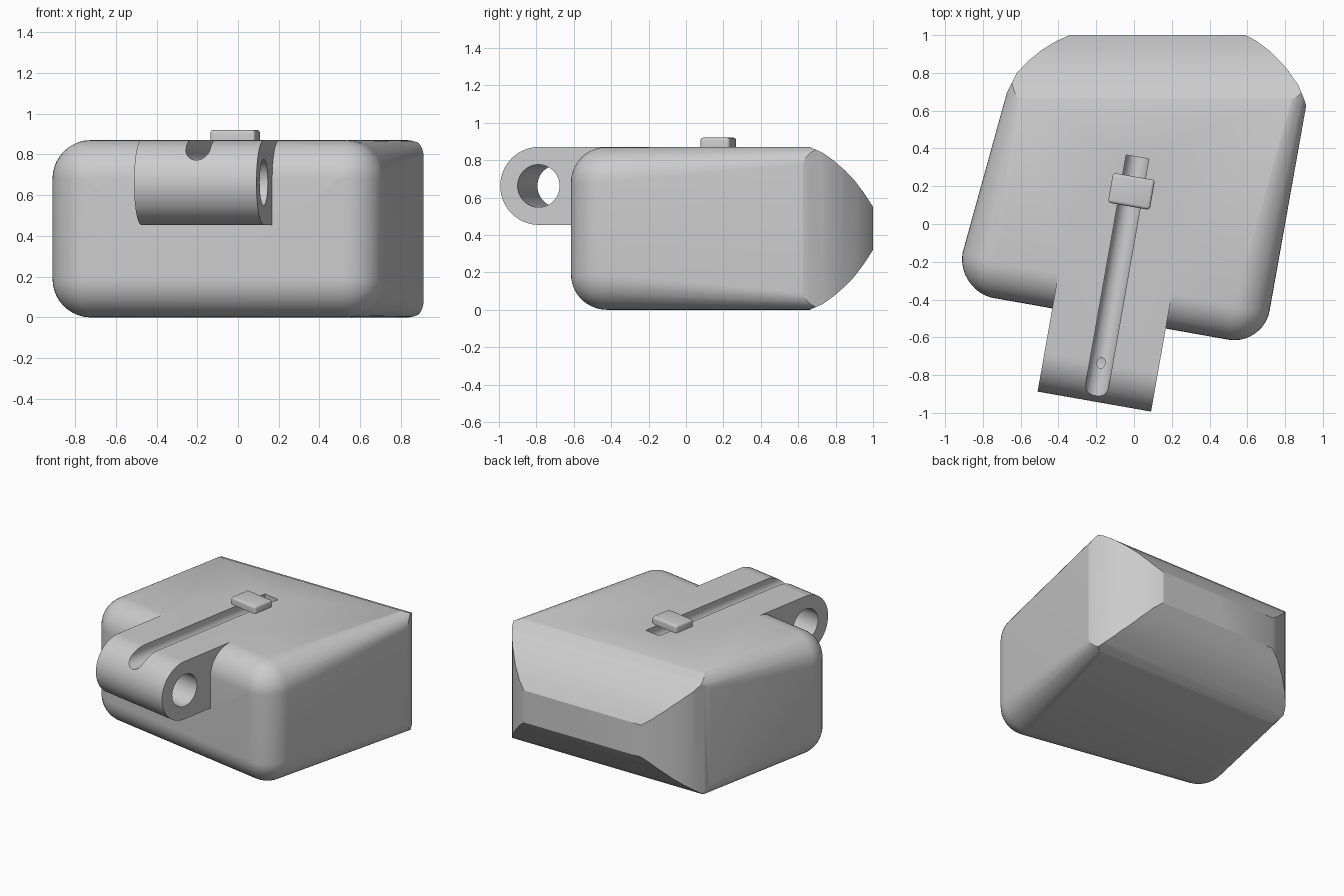
import bpy, bmesh
from math import sin, cos, pi, radians
from mathutils import Matrix, Vector

if "Cube" in bpy.data.objects:
    bpy.data.objects.remove(bpy.data.objects["Cube"])

grey = bpy.data.materials.new("plain_grey")
grey.use_nodes = True
grey.diffuse_color = (0.6, 0.6, 0.6, 1)
grey.node_tree.nodes["Principled BSDF"].inputs["Base Color"].default_value = (0.6, 0.6, 0.6, 1)

HEIGHT = 0.87
TURN = radians(-10)
# Frame of the lug: x across, y towards the back, origin at its front middle
LUG = Matrix.Translation((-0.21, -0.94, 0)) @ Matrix.Rotation(TURN, 4, "Z")


def finish(name, bm):
    bmesh.ops.recalc_face_normals(bm, faces=bm.faces)
    mesh = bpy.data.meshes.new(name)
    bm.to_mesh(mesh)
    bm.free()
    mesh.materials.append(grey)
    obj = bpy.data.objects.new(name, mesh)
    bpy.context.collection.objects.link(obj)
    return obj


def prism(name, points, place, start, end, frame=Matrix()):
    """Extrude a 2D outline; place(a, b, depth) orders the coordinates."""
    bm = bmesh.new()
    rings = [[bm.verts.new(frame @ Vector(place(a, b, d))) for a, b in points]
             for d in (start, end)]
    bm.faces.new(rings[0])
    bm.faces.new(rings[1])
    bridge(bm, *rings)
    return finish(name, bm)


def bridge(bm, r0, r1):
    n = len(r0)
    for i in range(n):
        j = (i + 1) % n
        bm.faces.new((r0[i], r0[j], r1[j], r1[i]))


def arc(cx, cy, r, a0, a1, n):
    return [(cx + r * cos(a0 + (a1 - a0) * i / n), cy + r * sin(a0 + (a1 - a0) * i / n))
            for i in range(n + 1)]


def boolean(obj, tool, operation):
    mod = obj.modifiers.new("cut", "BOOLEAN")
    mod.operation, mod.object, mod.solver = operation, tool, "EXACT"
    bpy.context.view_layer.objects.active = obj
    bpy.ops.object.modifier_apply(modifier=mod.name)
    bpy.data.objects.remove(tool)


def across(a, b, d):
    return (d, a, b)


def along(a, b, d):
    return (a, d, b)


def upward(a, b, d):
    return (a, b, d)


# Body: rounded front, straight sides, edge rounding shrinking to the back
STEPS = 10
left = (Vector((-0.724, -0.202, 0)), Vector((-0.966, 0.26, 0)))
right = (Vector((0.531, -0.425, 0)), Vector((0.985, -0.174, 0)))
back_left = (Vector((-0.525, 1.05, 0)), Vector((-1, 0, 0)))
back_right = (Vector((0.937, 1.05, 0)), Vector((1, 0, 0)))
forward = Vector((-0.174, -0.985, 0))


def body_ring(bm, sides, edge, radius, push):
    """One rounded rectangle running around the four corner centres."""
    ring = []
    for k in range(4):
        centre, out = sides[0] if k in (1, 2) else sides[1]
        z = HEIGHT - edge if k < 2 else edge
        for i in range(STEPS + 1):
            b = (k + i / STEPS) * pi / 2
            p = centre + out * (radius * abs(cos(b))) + forward * push
            ring.append(bm.verts.new((p.x, p.y, z + radius * sin(b))))
    return ring


bm = bmesh.new()
R = 0.19
rings = []
for s in range(STEPS + 1):
    a = 0.02 + (pi / 2 - 0.02) * s / STEPS
    rings.append(body_ring(bm, (left, right), R, R * sin(a), R * cos(a)))
rings.append(body_ring(bm, (back_left, back_right), 0.05, 0.05, 0))
for r0, r1 in zip(rings, rings[1:]):
    bridge(bm, r0, r1)
bm.faces.new(rings[0])
bm.faces.new(rings[-1])
body = finish("body", bm)

# Back taper, trimmed from the side and from above
upper = [(-1.5, 0.95), (0.5, 0.9), (0.66, 0.871), (0.73, 0.84), (0.79, 0.797),
         (0.85, 0.745), (0.9, 0.693), (0.95, 0.627), (1.0, 0.55)]
lower = [(y, HEIGHT - z) for y, z in reversed(upper)]
boolean(body, prism("side_trim", upper + lower, across, -2, 2), "INTERSECT")
plan = [(-1.2, -1.2), (-1.2, 0.2), (-0.72, 0.6), (-0.655, 0.73), (-0.62, 0.8),
        (-0.56, 0.863), (-0.49, 0.92), (-0.41, 0.969), (-0.34, 1.0), (0.59, 1.0),
        (0.65, 0.968), (0.72, 0.915), (0.8, 0.833), (0.87, 0.735), (0.905, 0.65),
        (0.93, 0.56), (1.1, -1.2)]
boolean(body, prism("plan_trim", plan, upward, -1, 2), "INTERSECT")

# Lug with a round nose and a cross hole, joined to the body
NOSE = 0.208
mid = HEIGHT - NOSE
nose = arc(NOSE, mid, NOSE, pi / 2, 3 * pi / 2, 32)
lug = prism("lug", nose + [(0.9, mid - NOSE), (0.9, HEIGHT)], across, -0.305, 0.305, LUG)
hole = prism("hole_cutter", arc(NOSE, mid, 0.114, 0, 2 * pi * 47 / 48, 47),
             across, -0.5, 0.5, LUG)
boolean(lug, hole, "DIFFERENCE")
boolean(body, lug, "UNION")

# Round-bottomed groove along the top
groove = arc(0, 0.833, 0.061, pi, 2 * pi, 20) + [(0.061, 1.1), (-0.061, 1.1)]
boolean(body, prism("groove_cutter", groove, along, -0.2, 1.315, LUG), "DIFFERENCE")

# Sliding button over the groove
bm = bmesh.new()
bmesh.ops.create_cube(bm, size=1, matrix=LUG @ Matrix.Translation((0, 1.13, 0.894))
                      @ Matrix.Diagonal((0.225, 0.16, 0.052, 1)))
bm.normal_update()
rim = [e for e in bm.edges if any(f.normal.z > 0.9 for f in e.link_faces)
       or abs(e.verts[0].co.z - e.verts[1].co.z) > 0.01]
bmesh.ops.bevel(bm, geom=rim, offset=0.016, segments=4, profile=0.5, affect="EDGES")
button = finish("slide_button", bm)

# Smooth shading with crisp edges
for obj in (body, button):
    bpy.ops.object.select_all(action="DESELECT")
    obj.select_set(True)
    bpy.context.view_layer.objects.active = obj
    bpy.ops.object.shade_smooth_by_angle(angle=radians(25))
